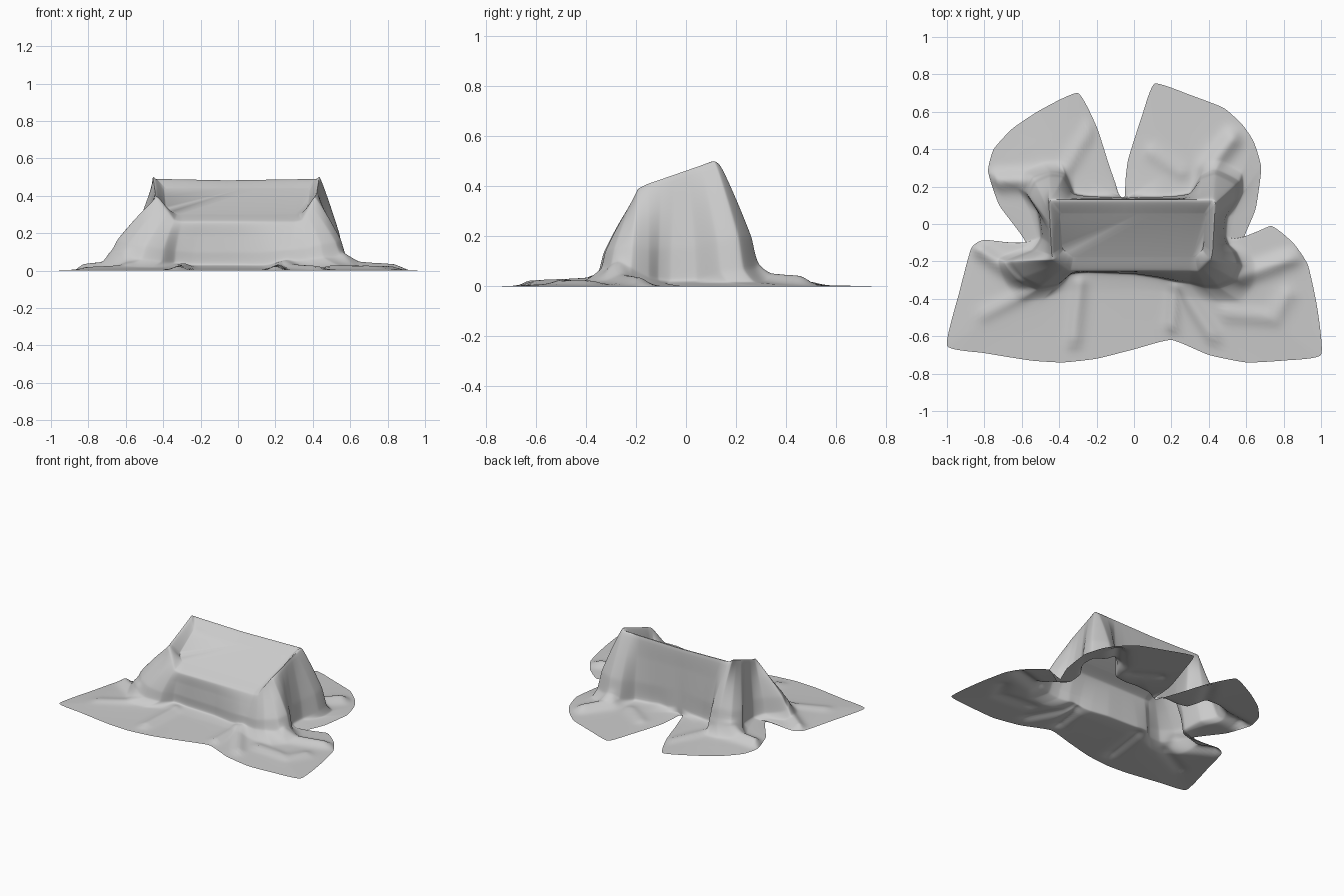
import bpy, bmesh, math
from mathutils import Vector

if "Cube" in bpy.data.objects:
    bpy.data.objects.remove(bpy.data.objects["Cube"], do_unlink=True)

AROUND, DOWN = 9, 7

# Each panel: rim start, rim end, then (hem x, hem y, foot x, foot y, foot z) per pleat
back_left = ((-.06, .13, .482), (-.44, .13, .49), [
    (-.078, .148, -.06, .142, .06), (-.1, .22, -.1, .145, .05), (-.135, .32, -.15, .148, .04),
    (-.2, .52, -.24, .152, .03), (-.3, .7, -.32, .17, .03), (-.5, .61, -.37, .27, .05)])
left_side = ((-.455, .11, .5), (-.44, -.16, .4), [
    (-.65, .51, -.45, .28, .07), (-.75, .4, -.54, .25, .06), (-.78, .28, -.58, .17, .05),
    (-.72, .1, -.52, .07, .04), (-.58, -.1, -.5, -.07, .03), (-.8, -.085, -.55, -.14, .04)])
front_left = ((-.43, -.19, .39), (-.34, -.25, .27), [
    (-.87, -.13, -.69, -.2, .07), (-.93, -.35, -.63, -.3, .06),
    (-1, -.65, -.52, -.35, .06), (-.8, -.69, -.41, -.33, .05)])
front = ((-.3, -.25, .26), (.3, -.25, .26), [
    (-.55, -.73, -.34, -.27, .04), (-.38, -.74, -.25, -.26, .03), (-.2, -.72, -.12, -.265, .03),
    (0, -.67, 0, -.27, .03), (.2, -.62, .13, -.29, .03), (.4, -.7, .22, -.31, .04),
    (.6, -.74, .3, -.32, .05)])
front_right = ((.34, -.25, .27), (.41, -.19, .39), [
    (.8, -.73, .38, -.34, .06), (1, -.7, .46, -.34, .07),
    (.98, -.45, .55, -.3, .07), (.93, -.22, .58, -.22, .07)])
right_side = ((.42, -.15, .41), (.435, .11, .5), [
    (.85, -.1, .55, -.15, .04), (.73, -.01, .51, -.11, .03), (.58, -.1, .49, -.06, .03),
    (.65, .08, .5, .04, .03), (.68, .3, .56, .14, .06), (.64, .44, .56, .23, .07)])
back_right = ((.42, .13, .49), (-.05, .13, .482), [
    (.58, .53, .44, .29, .07), (.48, .62, .36, .26, .05), (.3, .69, .3, .17, .03),
    (.11, .75, .2, .152, .03), (.04, .57, .12, .148, .04), (-.03, .35, .05, .147, .04),
    (-.045, .24, .01, .145, .05), (-.05, .148, -.03, .142, .06)])
panels = [back_left, left_side, front_left, front, front_right, right_side, back_right]

# Creases lying on the floor: start, end, width, height
creases = [
    ((-.42, .24), (-.74, .23), .05, .04), ((-.36, .3), (-.24, .5), .04, .015),
    ((-.6, -.3), (-.85, -.12), .04, .03), ((-.29, -.32), (-.32, -.62), .04, .02),
    ((-.6, -.38), (-.8, -.48), .04, .012), ((.25, -.34), (.42, -.6), .04, .02),
    ((.22, -.34), (.2, -.55), .035, .02), ((.58, -.28), (.88, -.17), .045, .03),
    ((.5, -.48), (.75, -.5), .04, .015), ((.75, -.5), (.82, -.38), .04, .015),
    ((.4, .3), (.52, .45), .05, .035), ((.1, .38), (.25, .28), .04, .012)]


def smooth_step(a, b, c, d, t):
    """Point between b and c on a fairly tight spline."""
    m, n = (c - a) * .25, (d - b) * .25
    return (b * (2*t**3 - 3*t**2 + 1) + m * (t**3 - 2*t**2 + t)
            + c * (3*t**2 - 2*t**3) + n * (t**3 - t**2))


def resample(points, steps, closed):
    n, out = len(points), []
    pick = (lambda i: points[i % n]) if closed else (lambda i: points[min(max(i, 0), n - 1)])
    for i in range(n if closed else n - 1):
        for k in range(steps):
            out.append(smooth_step(pick(i - 1), pick(i), pick(i + 1), pick(i + 2), k / steps))
    return out if closed else out + [points[-1]]


def column(rim, row):
    """One pleat from the sloping top, over the rim, down the wall and out to the hem."""
    hem, foot = Vector((row[0], row[1], 0)), Vector(row[2:])
    spine = Vector((max(-.3, min(.3, rim.x)), -.06, 0))
    inner = rim.lerp(spine, .4)
    inner.z = .37 + .595 * (inner.y + .06)
    points = [inner, rim]
    for out, drop in ((.43, .33), (.82, .7)):
        p = rim.lerp(foot, out)
        p.z = rim.z + (foot.z - rim.z) * drop
        points.append(p)
    points.append(foot)
    for out, height in ((.2, .01), (.6, .004)):
        p = foot.lerp(hem, out)
        p.z = height + foot.z * (1 - out) * .15
        points.append(p)
    return points + [hem]


def crease_height(p):
    best = 0
    for a, b, width, height in creases:
        a, b, q = Vector(a), Vector(b), p.to_2d()
        t = max(0, min(1, (q - a).dot(b - a) / (b - a).length_squared))
        best = max(best, height * math.exp(-((q - a.lerp(b, t)).length / width) ** 2))
    return best


# Control pleats around the whole cover
pleats = []
for start, end, rows in panels:
    for i, row in enumerate(rows):
        rim = Vector(start).lerp(Vector(end), i / (len(rows) - 1))
        pleats.append(column(rim, row))

# Smooth the pleats in both directions
rings = [resample([p[j] for p in pleats], AROUND, True) for j in range(len(pleats[0]))]
columns = [resample(list(c), DOWN, False) for c in zip(*rings)]

bm = bmesh.new()
grid = []
for c in columns:
    verts = []
    for j, p in enumerate(c):
        p = p.copy()
        floor = max(0, min(1, (.13 - p.z) / .06)) * min(1, (len(c) - 1 - j) / 4)
        p.z = max(0, p.z + floor * crease_height(p))
        verts.append(bm.verts.new(p))
    grid.append(verts)
for a, b in zip(grid, grid[1:] + grid[:1]):
    for j in range(len(a) - 1):
        bm.faces.new((a[j], a[j + 1], b[j + 1], b[j]))
bm.faces.new([c[0] for c in grid])

mesh = bpy.data.meshes.new("draped_cover")
bm.to_mesh(mesh)
bm.free()
cover = bpy.data.objects.new("draped_cover", mesh)
bpy.context.collection.objects.link(cover)

# Plain grey cloth
cloth = bpy.data.materials.new("grey_cloth")
cloth.use_nodes = True
colour = (.6, .6, .6, 1)
cloth.diffuse_color = colour
cloth.node_tree.nodes["Principled BSDF"].inputs["Base Color"].default_value = colour
mesh.materials.append(cloth)

bpy.ops.object.select_all(action='DESELECT')
cover.select_set(True)
bpy.context.view_layer.objects.active = cover
bpy.ops.object.shade_smooth_by_angle(angle=math.radians(60))
